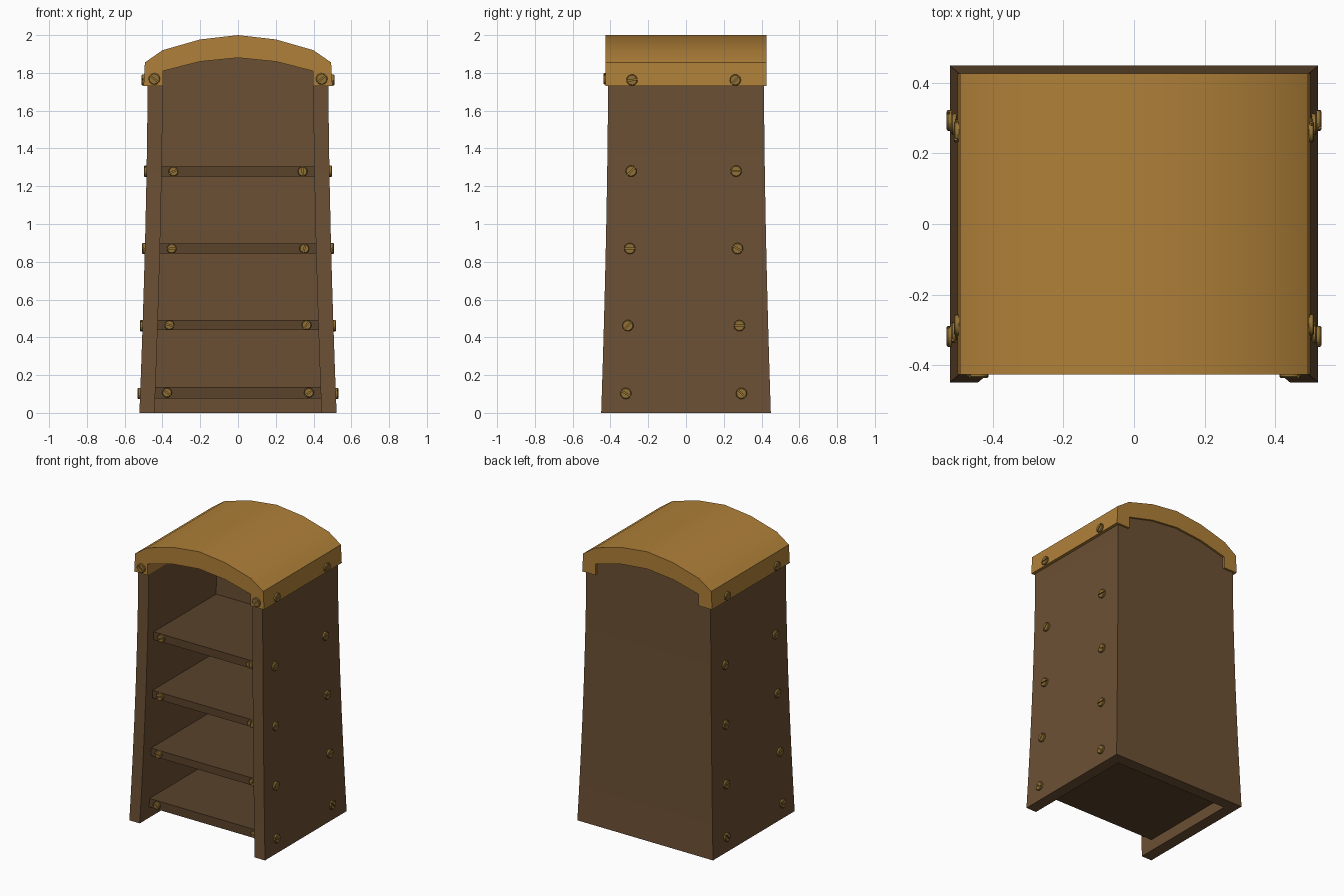
import bpy, bmesh, math
from mathutils import Matrix, Vector

if "Cube" in bpy.data.objects:
    bpy.data.objects.remove(bpy.data.objects["Cube"])


def material(name, rgb):
    m = bpy.data.materials.new(name)
    m.diffuse_color = (*rgb, 1)
    m.use_nodes = True
    m.node_tree.nodes["Principled BSDF"].inputs["Base Color"].default_value = m.diffuse_color
    return m


WOOD = material("brown_wood", (0.15, 0.08, 0.034))
SHELF = material("dark_wood", (0.10, 0.055, 0.024))
ROOF = material("golden_wood", (0.43, 0.215, 0.04))
BRASS = material("aged_brass", (0.29, 0.165, 0.035))


def finish(bm, name, mat, angle=30):
    bmesh.ops.recalc_face_normals(bm, faces=bm.faces)
    me = bpy.data.meshes.new(name)
    bm.to_mesh(me)
    bm.free()
    me.materials.append(mat)
    ob = bpy.data.objects.new(name, me)
    bpy.context.collection.objects.link(ob)
    bpy.context.view_layer.objects.active = ob
    ob.select_set(True)
    bpy.ops.object.shade_smooth_by_angle(angle=math.radians(angle))
    ob.select_set(False)
    return ob


def loft(bm, rings):
    rows = [[bm.verts.new(p) for p in ring] for ring in rings]
    n = len(rows[0])
    for a, b in zip(rows, rows[1:]):
        for i in range(n):
            j = (i + 1) % n
            bm.faces.new((a[i], a[j], b[j], b[i]))
    bm.faces.new(rows[0])
    bm.faces.new(rows[-1][::-1])


def extrude_y(name, profile, y0, y1, mat):
    bm = bmesh.new()
    loft(bm, [[(x, y, z) for x, z in profile] for y in (y0, y1)])
    return finish(bm, name, mat)


def mirrored(half):
    # half profile runs from the outer end to a point on x = 0
    return half + [(-x, z) for x, z in half[-2::-1]]


# Flare: half width and half depth by height
T = 0.08


def flare(z):
    k = max(0.0, 1 - z / 1.73) ** 1.6
    return 0.479 + 0.043 * k, 0.413 + 0.036 * k


# Flared three-sided cabinet wall
def u_ring(z):
    w, d = flare(z)
    i, b = w - T, d - T
    return [(x, y, z) for x, y in ((-w, -d), (-w, d), (w, d), (w, -d),
                                   (i, -d), (i, b), (-i, b), (-i, -d))]


bm = bmesh.new()
loft(bm, [u_ring(z) for z in (0, 0.22, 0.45, 0.7, 0.95, 1.25, 1.5, 1.73, 1.8)])
finish(bm, "cabinet_walls", WOOD)

# Arched top of the back wall, reaching into the roof
extrude_y("back_wall_arch", mirrored([(0.44, 1.8), (0.42, 1.83), (0.2, 1.88), (0, 1.9)]),
          0.413 - T, 0.413, WOOD)

# Arched roof cap
outer = mirrored([(0.50, 1.73), (0.493, 1.855), (0.40, 1.92), (0.2, 1.977), (0, 2.0)])
inner = mirrored([(0.397, 1.73), (0.397, 1.81), (0.2, 1.86), (0, 1.88)])
extrude_y("arched_roof", outer + inner[::-1], -0.427, 0.427, ROOF)


# Slotted screws: base disc with two half heads
def screw(name, pos, direction, r, spin):
    bm = bmesh.new()
    bmesh.ops.create_cone(bm, cap_ends=True, segments=12, radius1=r, radius2=r, depth=0.02,
                          matrix=Matrix.Translation((0, 0, -0.005)))
    gap = 0.12
    for s in (0, math.pi):
        arc = [s + gap + (math.pi - 2 * gap) * k / 6 for k in range(7)]
        loft(bm, [[(q * math.cos(a), q * math.sin(a), z) for a in arc]
                  for q, z in ((r, 0.004), (r, 0.010), (r * 0.85, 0.014))])
    rot = Vector(direction).to_track_quat('Z', 'Y').to_matrix().to_4x4()
    bm.transform(Matrix.Translation(pos) @ rot @ Matrix.Rotation(math.radians(spin), 4, 'Z'))
    return finish(bm, name, BRASS)


# Shelves with front screws
SHELF_FRONT = -0.35
levels = [(0.107, 0.06), (0.465, 0.052), (0.87, 0.052), (1.278, 0.055)]
for n, (z, t) in enumerate(levels):
    w, d = flare(z)
    x = w - T + 0.01
    extrude_y(f"shelf_{n + 1}", [(-x, z - t / 2), (x, z - t / 2), (x, z + t / 2), (-x, z + t / 2)],
              SHELF_FRONT, d - T + 0.01, SHELF)
    for s in (-1, 1):
        screw(f"shelf_screw_{n + 1}", (s * (w - T - 0.062), SHELF_FRONT, z), (0, -1, 0),
              0.026, 35 * s + 20 * n)

# Side screws on both walls and the roof edge
spins = [(-30, -45), (45, 0), (0, -30), (45, 0), (10, 45)]
for n, z in enumerate([0.103, 0.462, 0.87, 1.28, 1.762]):
    w, d = flare(z)
    x = 0.497 if z > 1.7 else w
    for s in (-1, 1):
        for y, spin in ((-d + 0.127, spins[n][0]), (d - 0.152, spins[n][1])):
            screw(f"side_screw_{n + 1}", (s * x, y, z), (s, 0, 0), 0.03, spin)

# Front screws on the roof ends
for s in (-1, 1):
    screw("roof_front_screw", (s * 0.443, -0.423, 1.768), (0, -1, 0), 0.031, 40 * s)
